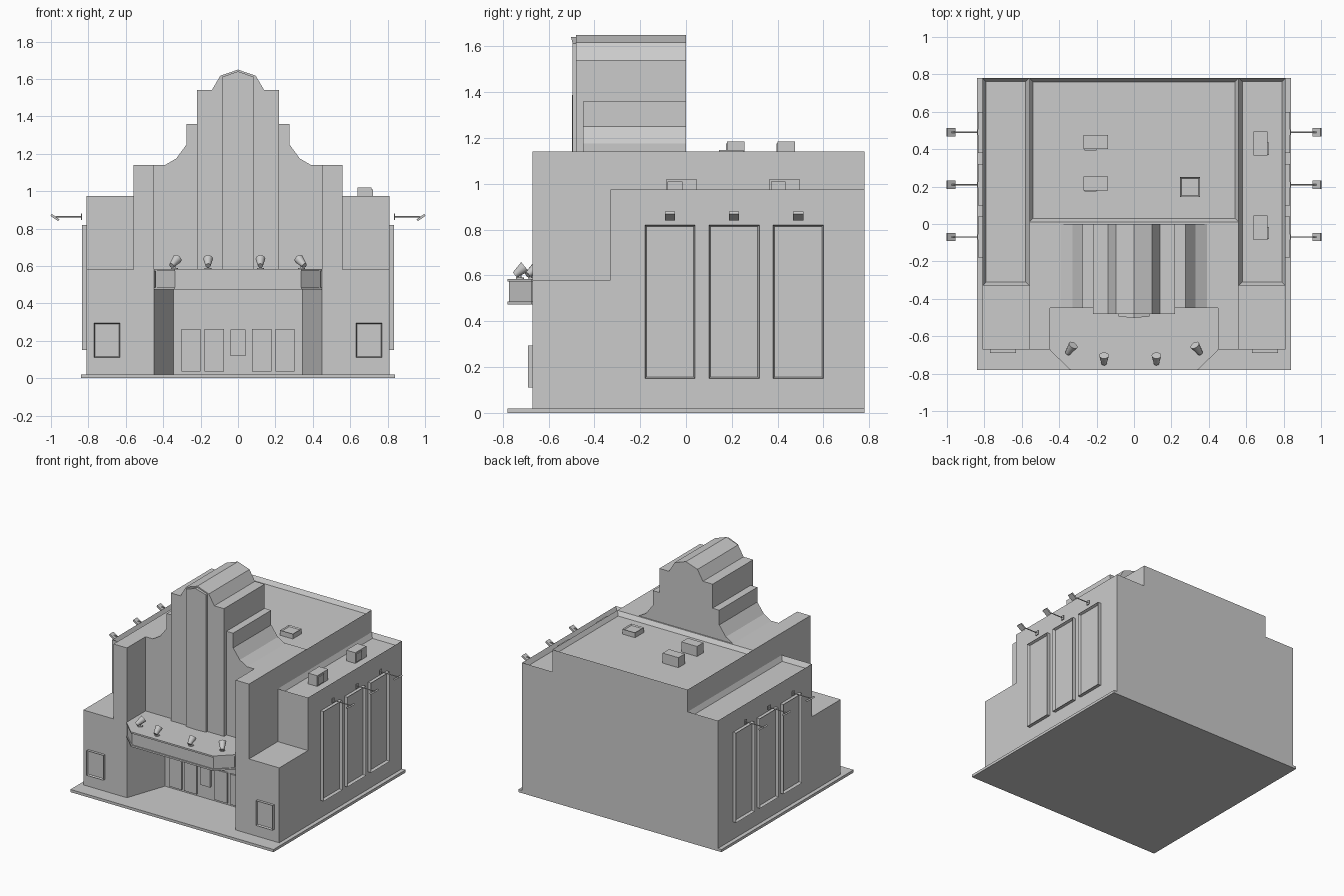
import bpy, bmesh
from math import radians
from mathutils import Vector, Matrix

cube = bpy.data.objects.get("Cube")
if cube:
    bpy.data.objects.remove(cube)

GREY = (0.6, 0.6, 0.6, 1)
plaster = bpy.data.materials.new("plain grey")
plaster.use_nodes = True
plaster.diffuse_color = GREY
plaster.node_tree.nodes["Principled BSDF"].inputs["Base Color"].default_value = GREY


def finish(name, bm):
    bmesh.ops.recalc_face_normals(bm, faces=bm.faces)
    mesh = bpy.data.meshes.new(name)
    bm.to_mesh(mesh)
    bm.free()
    mesh.materials.append(plaster)
    obj = bpy.data.objects.new(name, mesh)
    bpy.context.collection.objects.link(obj)
    return obj


def box(name, x, y, z, recess=None, rim=0.01, depth=0.02):
    """Box from axis ranges; the face looking along recess is sunk inside a rim."""
    bm = bmesh.new()
    size = Vector((x[1] - x[0], y[1] - y[0], z[1] - z[0]))
    mid = Vector((x[0] + x[1], y[0] + y[1], z[0] + z[1])) / 2
    bmesh.ops.create_cube(bm, size=1, matrix=Matrix.Translation(mid) @ Matrix.Diagonal(size).to_4x4())
    if recess:
        bm.normal_update()
        face = max(bm.faces, key=lambda f: f.normal.dot(Vector(recess)))
        bmesh.ops.inset_individual(bm, faces=[face], thickness=rim)
        bmesh.ops.translate(bm, verts=face.verts, vec=Vector(recess) * -depth)
    return finish(name, bm)


def prism(name, half, axis, lo, hi):
    """Extrude a symmetric outline, given as its +x half, along y or z."""
    outline = half + [(-a, b) for a, b in reversed(half) if a > 0]
    place = (lambda a, b, c: (a, c, b)) if axis == "y" else (lambda a, b, c: (a, b, c))
    bm = bmesh.new()
    face = bm.faces.new([bm.verts.new(place(a, b, lo)) for a, b in outline])
    ext = bmesh.ops.extrude_face_region(bm, geom=[face], use_keep_orig=True)
    verts = [v for v in ext["geom"] if isinstance(v, bmesh.types.BMVert)]
    bmesh.ops.translate(bm, verts=verts, vec=place(0, 0, hi - lo))
    return finish(name, bm)


def rod(name, start, end, r1, r2, sides=12):
    """Tapered rod between two points."""
    start, end = Vector(start), Vector(end)
    way = end - start
    bm = bmesh.new()
    bmesh.ops.create_cone(bm, cap_ends=True, segments=sides, radius1=r1, radius2=r2, depth=way.length,
                          matrix=Matrix.Translation((start + end) / 2) @ way.to_track_quat("Z", "Y").to_matrix().to_4x4())
    obj = finish(name, bm)
    for poly in obj.data.polygons:
        poly.use_smooth = len(poly.vertices) == 4 and sides > 6
    return obj


def span(s, a, b):
    return sorted((s * a, s * b))


UP, FRONT = (0, 0, 1), (0, -1, 0)

# Ground slab and main masses
box("ground_slab", (-0.84, 0.84), (-0.78, 0.78), (0, 0.02))
prism("lower_body", [(0.345, -0.37), (0.45, -0.67), (0.81, -0.67), (0.81, 0.78)], "z", 0.02, 0.58)
prism("upper_body_front", [(0.45, -0.45), (0.45, -0.67), (0.56, -0.67), (0.56, 0.01)], "z", 0.58, 1.14)
box("upper_body_roof", (-0.56, 0.56), (0.01, 0.78), (0.58, 1.14), UP, 0.028, 0.03)

# Stepped facade tower with its raised centre and folded fin
prism("tower_shoulders", [(0.39, 1.13), (0.39, 1.14), (0.33, 1.175), (0.275, 1.25), (0.275, 1.36), (0.2, 1.36)],
      "y", -0.45, 0)
prism("tower_centre", [(0.22, 0.58), (0.22, 1.54), (0.14, 1.54), (0.095, 1.617), (0, 1.65)], "y", -0.48, 0)
fin = prism("tower_fin", [(0, 0.58), (0.083, 0.58), (0.083, 1.612), (0, 1.64)], "y", -0.495, -0.47)
for v in fin.data.vertices:
    if abs(v.co.x) < 0.01 and v.co.y < -0.48:
        v.co.y = -0.502

# Entrance canopy: a band between two projecting lips
def canopy(name, inset, lo, hi):
    prism(name, [(0.45 - inset, -0.4), (0.45 - inset, -0.675), (0.34 - inset / 2, -0.78 + inset)], "z", lo, hi)

canopy("canopy_band", 0.008, 0.48, 0.58)
canopy("canopy_bottom_lip", 0, 0.473, 0.486)
canopy("canopy_top_lip", 0, 0.573, 0.585)

# Entrance doors and ticket window
for s in (-1, 1):
    for a in (0.075, 0.2):
        box("entrance_door", span(s, a, a + 0.103), (-0.382, -0.36), (0.035, 0.262))
box("ticket_window", (-0.04, 0.04), (-0.39, -0.36), (0.12, 0.26))

for s in (-1, 1):
    # Side wings, poster cases
    box("side_wing", span(s, 0.56, 0.81), (-0.33, 0.78), (0.58, 0.975), UP, 0.027, 0.035)
    box("poster_case", span(s, 0.63, 0.77), (-0.69, -0.66), (0.11, 0.295), FRONT, 0.008, 0.012)
    for y in (-0.07, 0.21, 0.49):
        # Tall side panels with a lamp above each
        box("side_panel", span(s, 0.8, 0.835), (y - 0.11, y + 0.11), (0.15, 0.82), (s, 0, 0), 0.01, 0.02)
        box("lamp_plate", span(s, 0.833, 0.839), (y - 0.014, y + 0.014), (0.847, 0.88))
        rod("lamp_arm", (s * 0.835, y, 0.864), (s * 0.975, y, 0.864), 0.004, 0.004, 6)
        head = box("lamp_head", (-0.025, 0.025), (-0.022, 0.022), (-0.006, 0.006))
        head.location = (s * 0.979, y, 0.859)
        head.rotation_euler.y = -s * radians(-35) if s < 0 else radians(-35)
        head.rotation_euler.y = -s * radians(35)

# Rooftop units with grilles, and a hatch
for y in (0.18, 0.4):
    box("roof_unit", (-0.27, -0.14), (y, y + 0.075), (1.1, 1.185))
    box("roof_unit_grille", (-0.265, -0.2), (y - 0.006, y + 0.01), (1.115, 1.175))
for y in (-0.085, 0.365):
    box("wing_unit", (0.64, 0.715), (y, y + 0.13), (0.93, 1.02))
    box("wing_unit_grille", (0.71, 0.722), (y + 0.005, y + 0.07), (0.95, 1.01))
box("roof_hatch", (0.247, 0.352), (0.145, 0.25), (1.1, 1.147), UP, 0.01, 0.008)

# Spotlights on the canopy, aimed at the tower
for x, y in ((-0.34, -0.67), (-0.16, -0.725), (0.12, -0.725), (0.34, -0.67)):
    lean = -0.01 if x > 0.3 else 0.01 if x < -0.3 else 0
    base, pivot = Vector((x, y, 0.58)), Vector((x, y, 0.62))
    aim = Vector((lean * 1.5, 0.022, 0.018))
    rod("spotlight_foot", base, base + Vector((0, 0, 0.01)), 0.018, 0.018)
    rod("spotlight_stem", base, pivot, 0.006, 0.006)
    rod("spotlight_cup", pivot - aim, pivot + aim, 0.014, 0.026)
